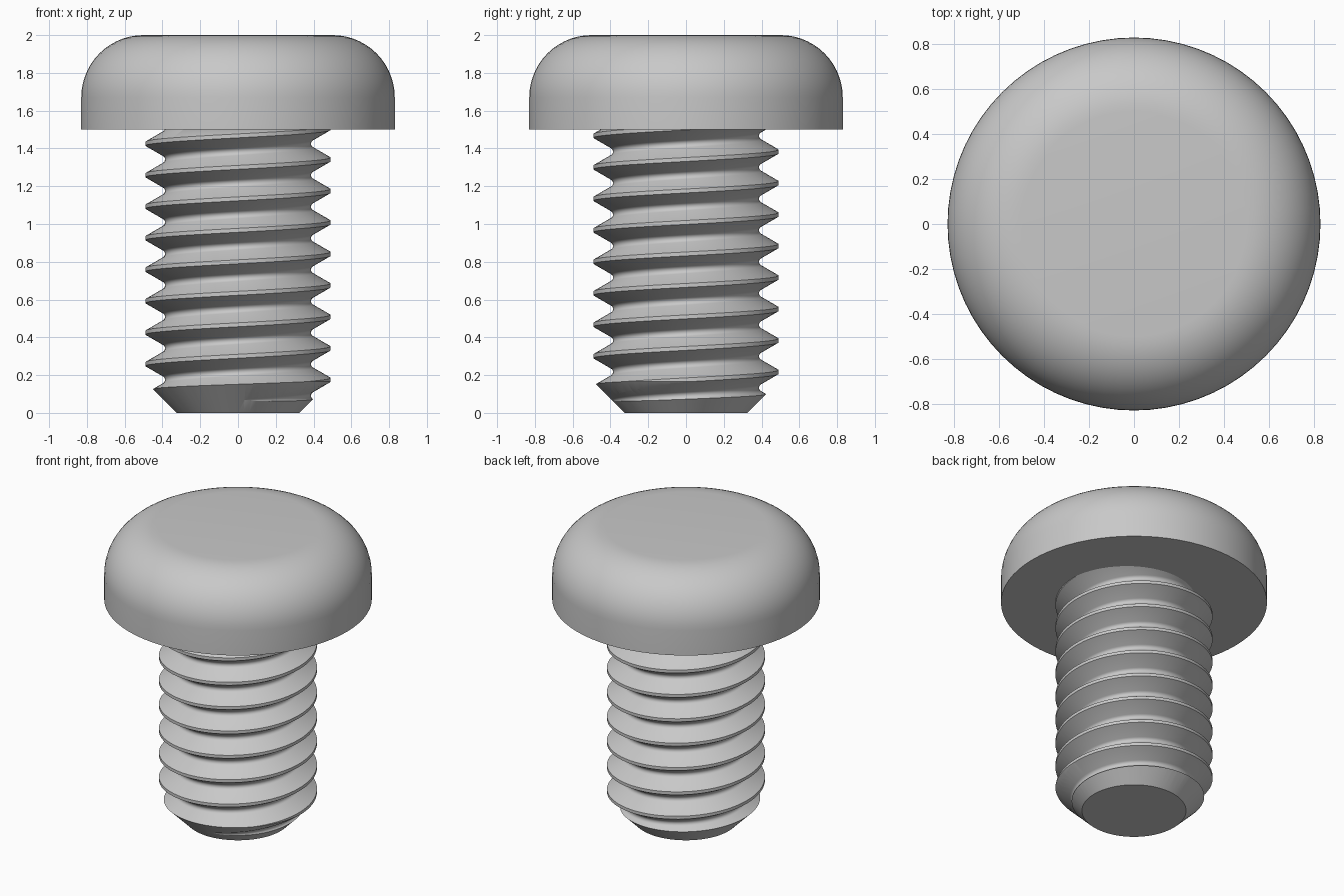
import bpy, bmesh
from math import sin, cos, pi, radians

cube = bpy.data.objects.get("Cube")
if cube:
    bpy.data.objects.remove(cube, do_unlink=True)

SEGMENTS = 72
PITCH = 1 / 6
HEAD_RADIUS, HEAD_BASE, FILLET = 0.83, 1.5, 0.33
THREAD_RADIUS, TIP_RADIUS = 0.49, 0.325

steel = bpy.data.materials.new("Light grey steel")
steel.use_nodes = True
colour = (0.58, 0.58, 0.58, 1)
steel.diffuse_color = colour
steel.node_tree.nodes["Principled BSDF"].inputs["Base Color"].default_value = colour


def finish(bm, name):
    bmesh.ops.recalc_face_normals(bm, faces=bm.faces)
    mesh = bpy.data.meshes.new(name)
    bm.to_mesh(mesh)
    bm.free()
    mesh.materials.append(steel)
    obj = bpy.data.objects.new(name, mesh)
    bpy.context.collection.objects.link(obj)
    return obj


def lathe(name, profile):
    """Revolve (radius, height) points about z and cap both ends."""
    bm = bmesh.new()
    rings = [[bm.verts.new((r * cos(2 * pi * i / SEGMENTS), r * sin(2 * pi * i / SEGMENTS), z))
              for i in range(SEGMENTS)] for r, z in profile]
    for low, high in zip(rings, rings[1:]):
        for i in range(SEGMENTS):
            j = (i + 1) % SEGMENTS
            bm.faces.new((low[i], low[j], high[j], high[i]))
    bm.faces.new(rings[0])
    bm.faces.new(rings[-1])
    return finish(bm, name)


def helix(name, profile, start, turns):
    """Sweep one pitch of (radius, height) points up a right-handed helix."""
    bm = bmesh.new()
    size = len(profile)
    columns = []
    for i in range(SEGMENTS):
        angle = 2 * pi * i / SEGMENTS
        columns.append([bm.verts.new((r * cos(angle), r * sin(angle),
                                      start + PITCH * (turn + i / SEGMENTS) + z))
                        for turn in range(turns) for r, z in profile])
    for i in range(SEGMENTS):
        left = columns[i]
        # The last column meets the first one a full pitch higher
        right = columns[i + 1] if i + 1 < SEGMENTS else columns[0][size:]
        for j in range(len(right) - 1):
            bm.faces.new((left[j], right[j], right[j + 1], left[j + 1]))
    # Close both ragged ends to a point on the axis
    ends = [e for e in bm.edges if e.is_boundary]
    middle = start + PITCH * turns / 2
    tips = [bm.verts.new((0, 0, start)), bm.verts.new((0, 0, start + PITCH * (turns + 1)))]
    for edge in ends:
        a, b = edge.verts
        bm.faces.new((a, b, tips[int(a.co.z > middle)]))
    return finish(bm, name)


def smooth(obj):
    bpy.ops.object.select_all(action='DESELECT')
    obj.select_set(True)
    bpy.context.view_layer.objects.active = obj
    bpy.ops.object.shade_smooth_by_angle(angle=radians(32))


# Pan head: straight rim, rounded shoulder, flat top
shoulder = [(HEAD_RADIUS - FILLET * (1 - cos(a)), 2 - FILLET * (1 - sin(a)))
            for a in (pi / 2 * k / 14 for k in range(15))]
head = lathe("head", [(HEAD_RADIUS, HEAD_BASE)] + shoulder)
smooth(head)

# Thread: flat crest, sixty-degree flanks, rounded root
root_arc = 0.0229
crest = PITCH / 16
thread = [(THREAD_RADIUS, -crest), (THREAD_RADIUS, crest)]
for step in range(-3, 4):
    a = radians(20 * step)
    thread.append((0.4095 - root_arc * cos(a), PITCH / 2 + root_arc * sin(a)))
shank = helix("threaded_shank", thread, 0.0083 - 2 * PITCH, 13)

# Trim the thread to length and chamfer its tip
top = HEAD_BASE + 0.01
blank = lathe("shank_blank", [(TIP_RADIUS, 0), (TIP_RADIUS + 0.25, 0.25), (TIP_RADIUS + 0.25, top)])
blank.hide_render = True
trim = shank.modifiers.new("Trim", 'BOOLEAN')
trim.operation = 'INTERSECT'
trim.solver = 'EXACT'
trim.object = blank
bpy.context.view_layer.objects.active = shank
bpy.ops.object.modifier_apply(modifier=trim.name)
bpy.data.objects.remove(blank, do_unlink=True)
smooth(shank)
